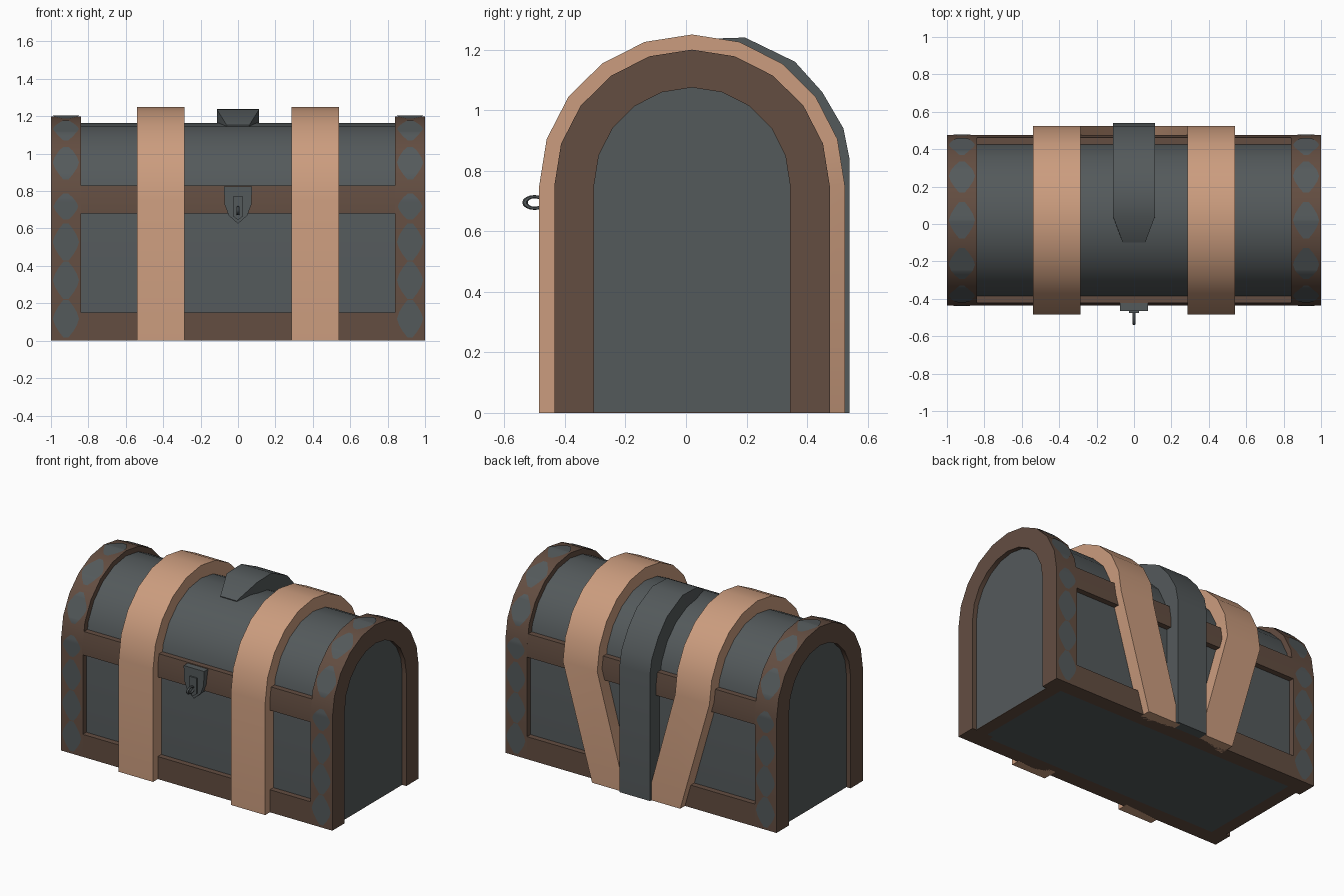
import bpy, bmesh, math

cube = bpy.data.objects.get("Cube")
if cube:
    bpy.data.objects.remove(cube, do_unlink=True)

MID = 0.02      # depth centre of the chest
SPRING = 0.75   # height where the arch starts


def material(name, rgb):
    m = bpy.data.materials.new(name)
    m.use_nodes = True
    m.diffuse_color = (*rgb, 1)
    bsdf = next(n for n in m.node_tree.nodes if n.type == 'BSDF_PRINCIPLED')
    bsdf.inputs["Base Color"].default_value = (*rgb, 1)
    return m


GREY = material("slate grey", (0.088, 0.101, 0.105))
BROWN = material("dark brown", (0.125, 0.075, 0.053))
TAN = material("tan leather", (0.6, 0.335, 0.21))


def make(name, verts, faces, mats, smooth=True):
    mesh = bpy.data.meshes.new(name)
    bm = bmesh.new()
    vs = [bm.verts.new(v) for v in verts]
    for f in faces:
        bm.faces.new([vs[i] for i in f])
    bmesh.ops.recalc_face_normals(bm, faces=bm.faces[:])
    bm.to_mesh(mesh)
    bm.free()
    for m in mats:
        mesh.materials.append(m)
    ob = bpy.data.objects.new(name, mesh)
    bpy.context.collection.objects.link(ob)
    if smooth:
        bpy.ops.object.select_all(action='DESELECT')
        ob.select_set(True)
        bpy.context.view_layer.objects.active = ob
        bpy.ops.object.shade_smooth_by_angle(angle=math.radians(30))
    return ob


def arch(half, rise, base=0.0):
    """Arched (y, z) outline from the front foot over the top to the back foot."""
    arc = [(MID - half * math.cos(math.pi * i / 10),
            SPRING + rise * math.sin(math.pi * i / 10)) for i in range(11)]
    return [(MID - half, base)] + arc + [(MID + half, base)]


def band(name, outer, inner, spans, mat):
    """Closed strip between two outlines; spans gives the x range at each point."""
    verts, faces = [], []
    for (yo, zo), (yi, zi), (a, b) in zip(outer, inner, spans):
        verts += [(a, yo, zo), (b, yo, zo), (b, yi, zi), (a, yi, zi)]
    for i in range(len(outer) - 1):
        for k in range(4):
            n = (k + 1) % 4
            faces.append((4 * i + k, 4 * i + n, 4 * i + 4 + n, 4 * i + 4 + k))
    last = len(verts) - 4
    faces += [(0, 1, 2, 3), tuple(range(last, last + 4))]
    return make(name, verts, faces, [mat])


def prism(name, outline, lo, hi, mat, axis='x'):
    """Extrude an outline along x (outline is y, z) or along y (outline is x, z)."""
    n = len(outline)
    place = (lambda d, p: (d, *p)) if axis == 'x' else (lambda d, p: (p[0], d, p[1]))
    verts = [place(d, p) for d in (lo, hi) for p in outline]
    faces = [tuple(range(n)), tuple(range(n, 2 * n))]
    faces += [(i, (i + 1) % n, n + (i + 1) % n, n + i) for i in range(n)]
    return make(name, verts, faces, [mat])


# Main body with recessed end panels
prism("chest_body", arch(0.418, 0.415, 0.003), -0.97, 0.97, GREY)

# Underside: brown border around a grey panel
base = prism("underside", [(MID - 0.44, 0), (MID + 0.44, 0), (MID + 0.44, 0.004),
                           (MID - 0.44, 0.004)], -0.97, 0.97, BROWN)
base.data.materials.append(GREY)
bm = bmesh.new()
bm.from_mesh(base.data)
bottom = min(bm.faces, key=lambda f: f.calc_center_median().z)
bmesh.ops.inset_region(bm, faces=[bottom], thickness=0.12)
bottom.material_index = 1
bm.to_mesh(base.data)
bm.free()


def ornament_row(name, cx):
    """Grey lozenges lying along the outside of an end frame."""
    path = arch(0.458, 0.453)
    marks = [0.0]
    for p, q in zip(path, path[1:]):
        marks.append(marks[-1] + math.dist(p, q))
    middle = marks[-1] / 2

    def at(s):
        for i in range(len(path) - 1):
            if s <= marks[i + 1]:
                t = (s - marks[i]) / (marks[i + 1] - marks[i])
                return [a + (b - a) * t for a, b in zip(path[i], path[i + 1])]
        return path[-1]

    steps = [(0, 1), (0.25, 1), (0.5, 1), (0.745, 0.7), (0.935, 1), (1.14, 1), (1.345, 1)]
    verts, faces = [], []
    for step, size in steps:
        for side in ((1, -1) if step else (1,)):
            mid, reach = middle + side * step, 0.1 * size
            cuts = [mid + reach * k / 3 for k in range(-3, 4)]
            cuts += [m for m in marks if abs(m - mid) < reach * 0.98]
            start = len(verts)
            for s in sorted(cuts):
                t = min(1, abs(s - mid) / reach)
                w = (0.056 * (1 - t ** 1.5) + 0.014) * (0.8 + 0.2 * size)
                y, z = at(s)
                verts += [(cx - w, y, z), (cx + w, y, z)]
            for i in range(start, len(verts) - 2, 2):
                faces.append((i, i + 1, i + 3, i + 2))
    make(name, verts, faces, [GREY])


# End frames, their ornaments, and the tan straps
for side, label in ((1, "left"), (-1, "right")):
    outer = arch(0.455, 0.45)
    band(label + "_end_frame", outer, arch(0.324, 0.325),
         [(side * 0.84, side)] * len(outer), BROWN)
    ornament_row(label + "_frame_ornaments", side * 0.92)
    outer = arch(0.505, 0.5)
    spans = [(side * 0.287, side * 0.54)] * (len(outer) - 1)
    spans.append((side * 0.08, side * 0.325))   # the back foot leans inward
    band(label + "_strap", outer, arch(0.405, 0.405), spans, TAN)

# Horizontal beams on the front and back
for s, label in ((-1, "front"), (1, "back")):
    for part, rows in (("lower_beam", [(0.455, 0), (0.455, 0.15)]),
                       ("lid_beam", [(0.455, 0.68), (0.455, 0.75), (0.442, 0.83)])):
        band(label + "_" + part, [(MID + s * y, z) for y, z in rows],
             [(MID + s * 0.38, z) for y, z in rows], [(-0.845, 0.845)] * len(rows), BROWN)

# Grey centre strap, from the back foot over the lid to a tapered tip
outer = [(0.54, 0), (0.54, 0.84), (0.52, 0.94), (0.45, 1.06), (0.36, 1.16),
         (0.195, 1.24), (0.04, 1.235), (-0.1, 1.152)]
inner = [(MID + (y - MID) * 0.77, z if z < 0.7 else 0.7 + (z - 0.7) * 0.8) for y, z in outer]
band("centre_strap", outer, inner, [(-0.112, 0.112)] * 7 + [(-0.06, 0.06)], GREY)

# Lock: shield plate, hasp and staple ring
half = [(0.075, 0.825), (0.072, 0.73), (0.05, 0.67), (0, 0.625)]
shield = half + [(-x, z) for x, z in half[-2::-1]]
prism("lock_plate", shield, -0.465, -0.42, GREY, 'y')
hasp = [(0.026, 0.77), (0.026, 0.665), (0, 0.645), (-0.026, 0.665), (-0.026, 0.77)]
prism("lock_hasp", hasp, -0.475, -0.46, GREY, 'y')
bpy.ops.mesh.primitive_torus_add(major_segments=16, minor_segments=6, major_radius=0.032,
                                 minor_radius=0.009, location=(0, -0.5, 0.695),
                                 rotation=(0, math.pi / 2, 0))
ring = bpy.context.object
ring.name = "lock_ring"
ring.scale = (0.6, 1, 1)
ring.data.materials.append(GREY)
bpy.ops.object.shade_smooth_by_angle(angle=math.radians(40))
